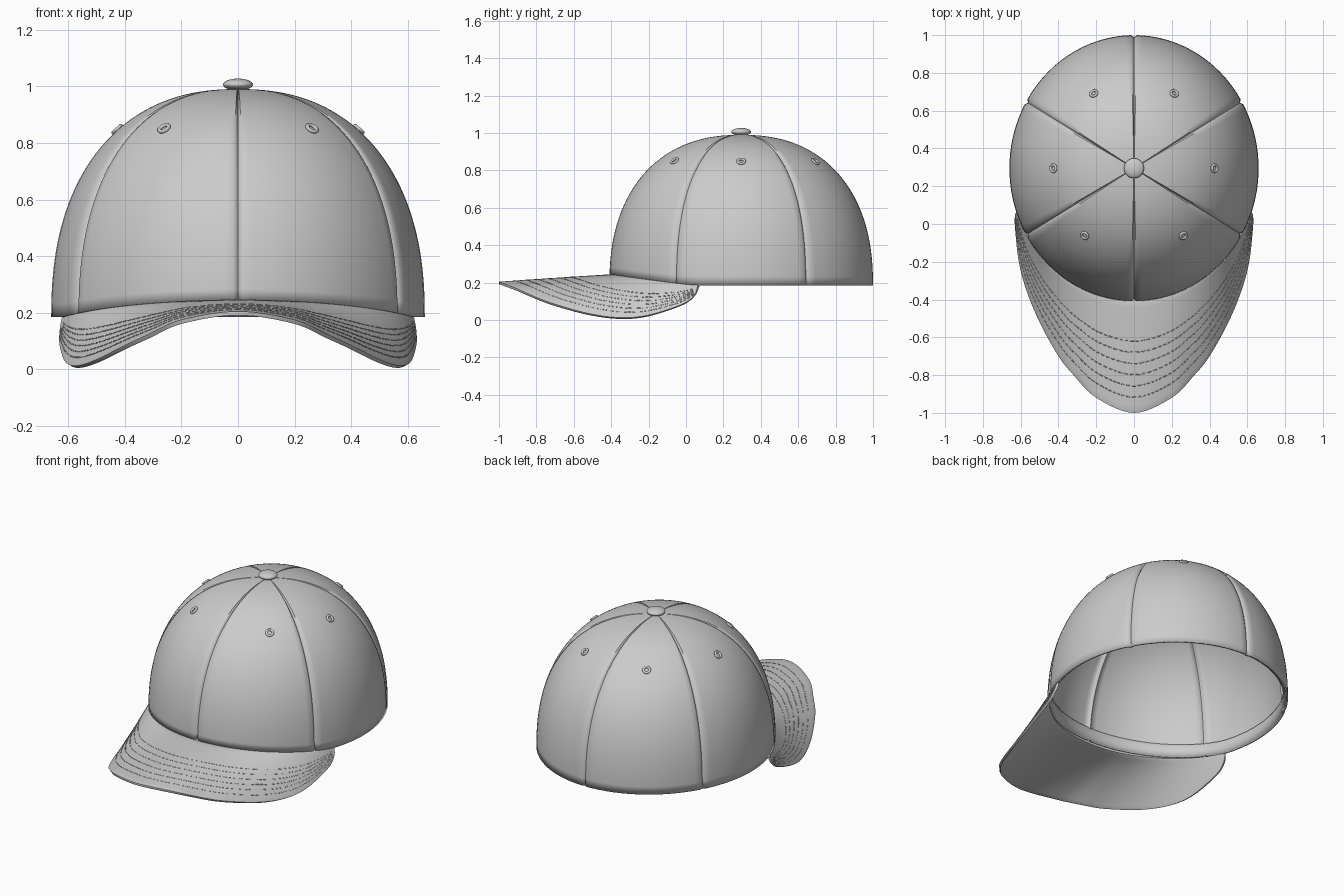
import bpy, bmesh, math
from mathutils import Vector

if "Cube" in bpy.data.objects:
    bpy.data.objects.remove(bpy.data.objects["Cube"])

RX, RY, CY = 0.66, 0.705, 0.295      # crown ellipse
Z0, H, P = 0.185, 0.805, 2.3         # crown base, height, roundness


def grid(name, rows, wrap=False, thick=0.0, angle=40):
    """Skin a grid of points, optionally closed around, with thickness."""
    bm = bmesh.new()
    vs = [[bm.verts.new(p) for p in row] for row in rows]
    n = len(rows[0])
    for a, b in zip(vs, vs[1:]):
        for c in range(n if wrap else n - 1):
            d = (c + 1) % n
            bm.faces.new((a[c], a[d], b[d], b[c]))
    bmesh.ops.remove_doubles(bm, verts=bm.verts, dist=0.0003)
    me = bpy.data.meshes.new(name)
    bm.to_mesh(me)
    bm.free()
    ob = bpy.data.objects.new(name, me)
    bpy.context.collection.objects.link(ob)
    smooth(ob, angle)
    if thick:
        m = ob.modifiers.new("thickness", 'SOLIDIFY')
        m.thickness, m.offset = thick, -1
    return ob


def smooth(ob, angle=40):
    bpy.ops.object.select_all(action='DESELECT')
    ob.select_set(True)
    bpy.context.view_layer.objects.active = ob
    bpy.ops.object.shade_smooth_by_angle(angle=math.radians(angle))


def rim_z(y):
    """Bottom edge of the crown, lifted at the front over the brim."""
    f = min(max((0.06 - y) / 0.47, 0), 1)
    return Z0 + 0.06 * f ** 1.15


def ring(t, s=1.0):
    return s * RX * math.cos(t), CY + s * RY * math.sin(t)


# Crown: six panels with sunken seams between them
cols = []
for k in range(6):
    base = 30 + 60 * k
    cols += [(base, 0.012), (base + 0.6, 0.006), (base + 1.4, 0)]
    cols += [(base + a, 0) for a in range(4, 58, 4)]
    cols += [(base + 58.6, 0), (base + 59.4, 0.006)]
N = 40
rows = []
for i in range(N + 1):
    row = []
    for deg, depth in cols:
        t = math.radians(deg)
        h0 = (rim_z(ring(t)[1]) - Z0) / H
        a0 = math.asin(h0 ** (P / 2))
        a = a0 + (math.pi / 2 - a0) * i / N
        s = max(math.cos(a), 0) ** (2 / P) if i < N else 0
        x, y = ring(t, s)
        p = Vector((x, y, Z0 + H * math.sin(a) ** (2 / P)))
        if i < N:
            d = Vector((x, y - CY, (p.z - Z0) * 0.8)).normalized()
            p -= d * depth
        row.append(p)
    rows.append(row)
grid("crown", rows, wrap=True, thick=0.011, angle=50)

# Sweatband inside the rim
band = [(0.979, 0.08), (0.968, 0.076), (0.96, 0.062), (0.957, 0.035), (0.963, 0.01), (0.979, 0.002)]
rows = []
for s, dz in band:
    row = []
    for j in range(96):
        t = math.tau * j / 96
        row.append((*ring(t, s), rim_z(ring(t)[1]) + dz))
    rows.append(row)
grid("sweatband", rows, wrap=True, angle=80)

# Brim: outer edge x, y, z and the crown angle each point is joined to
edge = [(0, -1, 0.205, 0), (0.2, -0.92, 0.175, 14), (0.32, -0.8, 0.122, 23), (0.4, -0.7, 0.085, 29),
        (0.5, -0.52, 0.035, 39), (0.57, -0.35, 0.013, 48), (0.61, -0.2, 0.027, 56),
        (0.63, -0.02, 0.085, 65), (0.63, 0.045, 0.135, 68.5), (0.622, 0.063, 0.185, 70.5)]
edge = [Vector(e) for e in edge]
mirror = [Vector((-e[0], e[1], e[2], -e[3])) for e in edge[1:]]
ctrl = edge[::-1] + mirror


def spline(u):
    """Smooth curve through the control points, u from 0 to 1."""
    f = u * (len(ctrl) - 1)
    i = min(int(f), len(ctrl) - 2)
    t = f - i
    b, c = ctrl[i], ctrl[i + 1]
    a = ctrl[i - 1] if i else 2 * b - c
    d = ctrl[i + 2] if i + 2 < len(ctrl) else 2 * c - b
    return 0.5 * (2 * b + (c - a) * t + (2 * a - 5 * b + 4 * c - d) * t * t
                  + (3 * b - a - 3 * c + d) * t ** 3)


def brim_point(u, v):
    """Brim surface: v is 0 at the crown and 1 at the outer edge."""
    e = spline(u)
    t = math.radians(e[3] - 90)
    x, y = ring(t, 0.994)
    inner = Vector((x, y, rim_z(y)))
    outer = Vector(e[:3])
    p = inner.lerp(outer, v)
    p.z += 0.08 * v * (1 - v) * (inner.z - outer.z)
    return p


M = 126
brim = grid("brim", [[brim_point(j / M, i / 16) for j in range(M + 1)] for i in range(17)], thick=0.014)
bev = brim.modifiers.new("soft_edge", 'BEVEL')
bev.width, bev.segments, bev.angle_limit = 0.004, 2, math.radians(50)

# Rows of stitches on the brim
cu = bpy.data.curves.new("brim_stitches", 'CURVE')
cu.dimensions = '3D'
cu.bevel_depth, cu.bevel_resolution = 0.0025, 0
for v in (0.36, 0.46, 0.56, 0.66, 0.76, 0.86):
    pts = [brim_point(0.06 + 0.88 * j / 300, v) for j in range(301)]
    dash, run, last = [pts[0]], 0, pts[0]
    for p in pts[1:]:
        run += (p - last).length
        last = p
        dash.append(p)
        if run > 0.022:
            sp = cu.splines.new('POLY')
            sp.points.add(1)
            for q, co in zip(sp.points, (dash[0], dash[0].lerp(dash[-1], 0.7))):
                q.co = (*co, 1)
            dash, run = [p], 0
bpy.context.collection.objects.link(bpy.data.objects.new("brim_stitches", cu))

# Eyelets, one per panel
for n, (x, y) in enumerate([(0.26, -0.06), (0.425, CY), (0.212, 0.69)]):
    for side in (-1, 1):
        u, w = side * x / RX, (y - CY) / RY
        r = math.hypot(u, w)
        h = (1 - r ** P) ** (1 / P)
        g = r ** (P - 2)
        nrm = Vector((g * u / RX, g * w / RY, h ** (P - 1) / H)).normalized()
        pos = Vector((side * x, y, Z0 + H * h)) + nrm * 0.003
        bpy.ops.mesh.primitive_torus_add(major_radius=0.018, minor_radius=0.007, major_segments=24,
                                         minor_segments=10, location=pos,
                                         rotation=nrm.to_track_quat('Z', 'Y').to_euler())
        ob = bpy.context.object
        ob.name = f"eyelet_{n + 1}_{'left' if side < 0 else 'right'}"
        smooth(ob, 80)

# Button on top
bpy.ops.mesh.primitive_uv_sphere_add(segments=32, ring_count=16, location=(0, CY, 1.006))
button = bpy.context.object
button.name = "top_button"
button.scale = (0.053, 0.053, 0.021)
smooth(button, 80)
